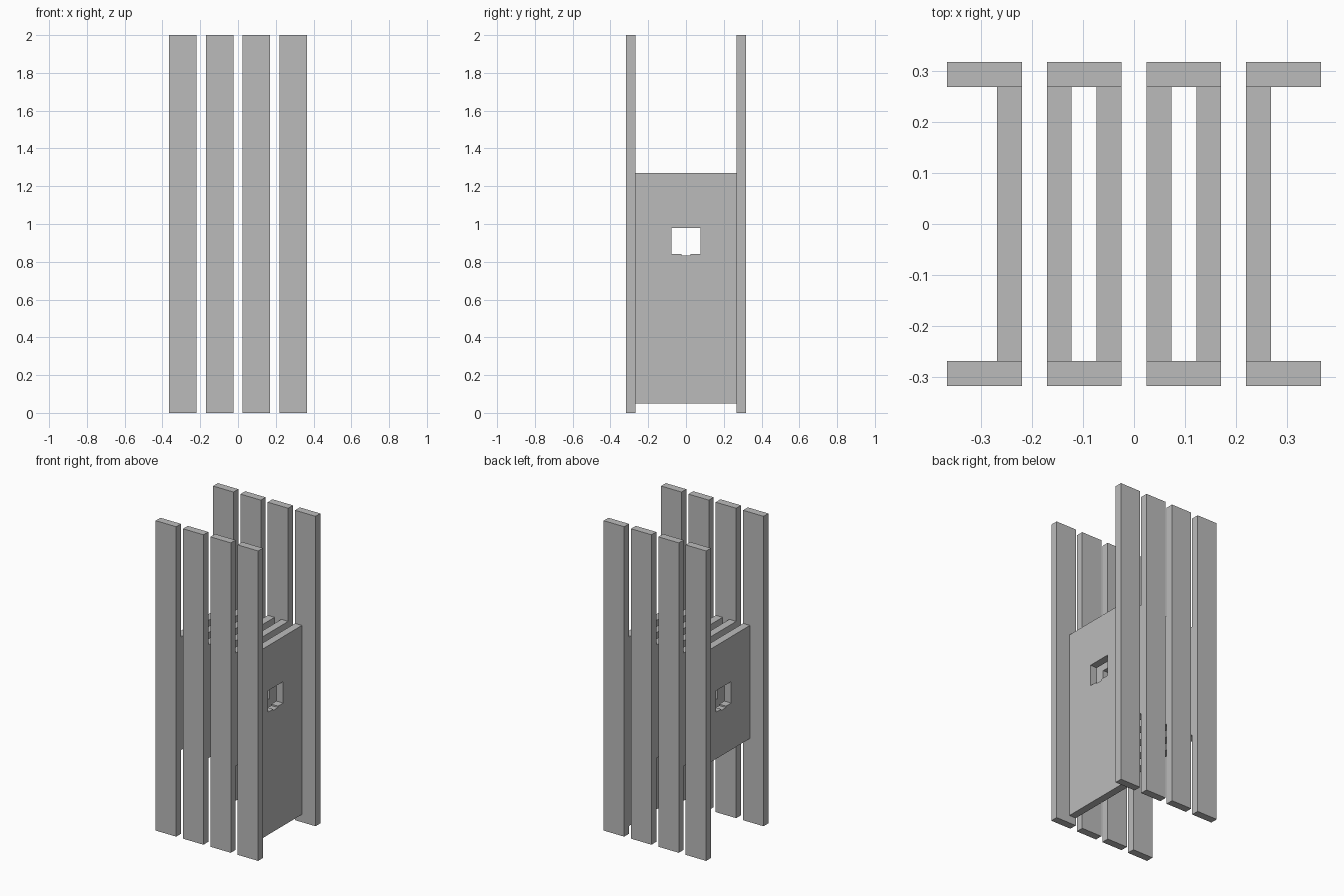
import bpy
import bmesh
from mathutils import Vector

cube = bpy.data.objects.get("Cube")
if cube:
    bpy.data.objects.remove(cube, do_unlink=True)

U = 2 / 41                 # board thickness, the module for all sizes
POST_W, PITCH = 3 * U, 4 * U
HALF_DEPTH = 6.5 * U
PANEL_TOP, PANEL_LOW, PANEL_HIGH = 1.27, 0.05, 0.54

grey = bpy.data.materials.new("plain_grey")
grey.use_nodes = True
colour = (0.5, 0.5, 0.5, 1)
grey.diffuse_color = colour
grey.node_tree.nodes["Principled BSDF"].inputs["Base Color"].default_value = colour


def finish(name, bm):
    bmesh.ops.recalc_face_normals(bm, faces=bm.faces)
    mesh = bpy.data.meshes.new(name)
    bm.to_mesh(mesh)
    bm.free()
    mesh.materials.append(grey)
    obj = bpy.data.objects.new(name, mesh)
    bpy.context.collection.objects.link(obj)
    return obj


def box(name, centre, size):
    bm = bmesh.new()
    bmesh.ops.create_cube(bm, size=1)
    bmesh.ops.scale(bm, vec=Vector(size), verts=bm.verts)
    bmesh.ops.translate(bm, vec=Vector(centre), verts=bm.verts)
    return finish(name, bm)


def add_loop(bm, x, points):
    verts = [bm.verts.new((x, y, z)) for y, z in points]
    return [bm.edges.new((a, b)) for a, b in zip(verts, verts[1:] + verts[:1])]


def panel(name, x, bottom):
    """Upright board with a notched square window, extruded along x."""
    h = HALF_DEPTH - U
    outline = [(-h, bottom), (h, bottom), (h, PANEL_TOP), (-h, PANEL_TOP)]
    window = [(-0.077, 0.842), (-0.025, 0.842), (-0.025, 0.833), (0.025, 0.833),
              (0.025, 0.842), (0.077, 0.842), (0.077, 0.98), (-0.077, 0.98)]
    bm = bmesh.new()
    edges = add_loop(bm, x - U / 2, outline) + add_loop(bm, x - U / 2, window)
    bmesh.ops.triangle_fill(bm, edges=edges, use_beauty=True, normal=(1, 0, 0))
    bmesh.ops.dissolve_limit(bm, angle_limit=0.01, verts=bm.verts, edges=bm.edges)
    solid = bmesh.ops.extrude_face_region(bm, geom=bm.faces[:], use_keep_orig=True)
    moved = [v for v in solid["geom"] if isinstance(v, bmesh.types.BMVert)]
    bmesh.ops.translate(bm, vec=(U, 0, 0), verts=moved)
    return finish(name, bm)


# Four slats on the front and four on the back
for side, y in (("front", -1), ("back", 1)):
    for i in range(4):
        box(f"{side}_slat_{i + 1}",
            ((i - 1.5) * PITCH, y * (HALF_DEPTH - U / 2), 1), (POST_W, U, 2))

# Dividing panels flush with the slat edges; the one on the +x end is longer
for i, step in enumerate((-5, -3, -1, 1, 3, 5)):
    last = step == 5
    panel("long_end_panel" if last else f"divider_panel_{i + 1}",
          step * U, PANEL_LOW if last else PANEL_HIGH)
